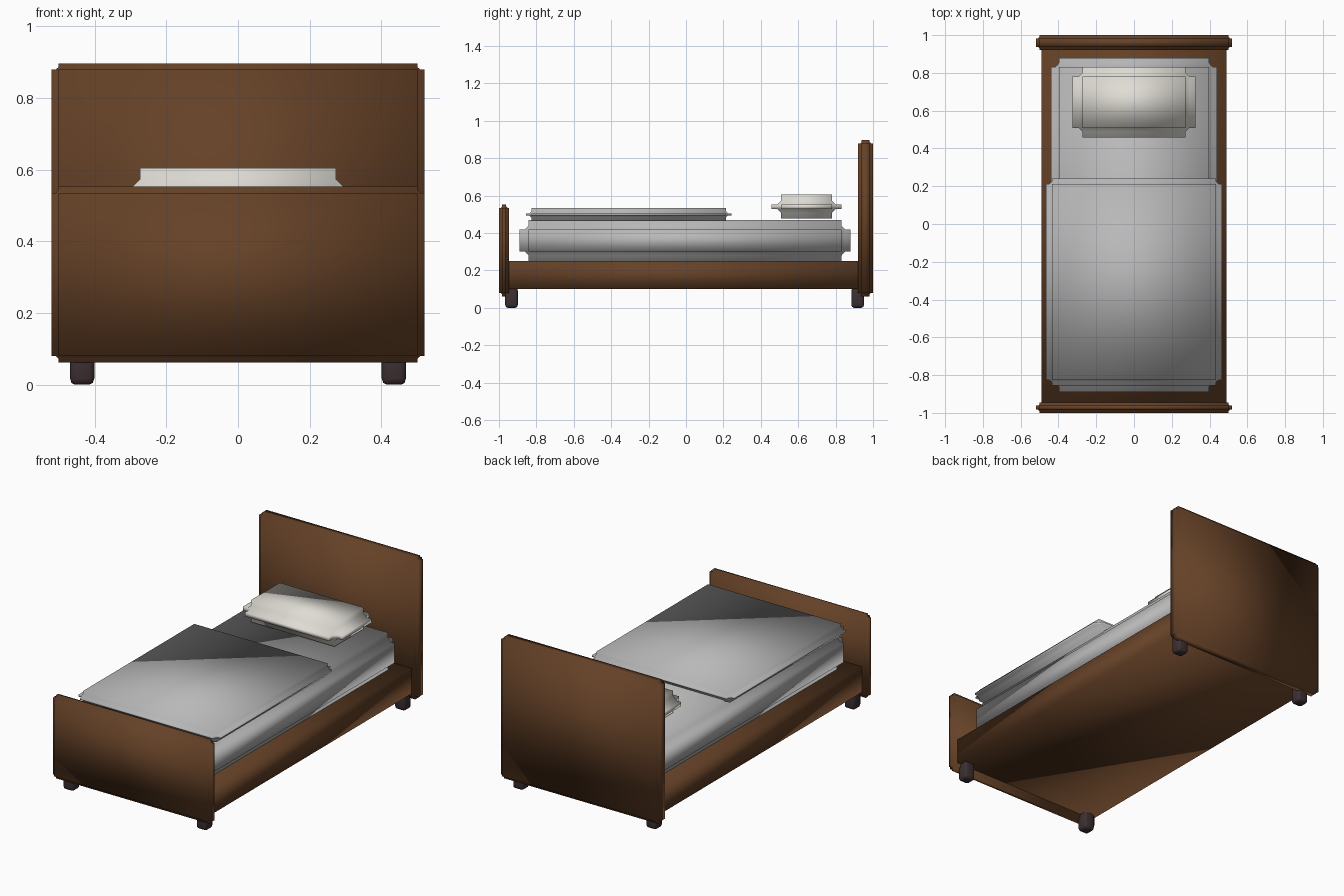
import bpy, bmesh

if "Cube" in bpy.data.objects:
    bpy.data.objects.remove(bpy.data.objects["Cube"])


def material(name, rgb):
    m = bpy.data.materials.new(name)
    m.diffuse_color = (*rgb, 1)
    m.use_nodes = True
    m.node_tree.nodes["Principled BSDF"].inputs["Base Color"].default_value = m.diffuse_color
    return m


wood = material("brown wood", (0.13, 0.053, 0.02))
dark = material("dark foot", (0.045, 0.028, 0.031))
grey = material("grey fabric", (0.48, 0.48, 0.48))
cream = material("cream fabric", (0.74, 0.72, 0.66))


def box(name, mat, lo, hi, inset=None, profile=0.0, segments=3):
    """Box from lo to hi; inset gives the edge cut on each axis (profile 0 = notched in)."""
    size = [b - a for a, b in zip(lo, hi)]
    mid = [(a + b) / 2 for a, b in zip(lo, hi)]
    step = inset or (1, 1, 1)
    bm = bmesh.new()
    bmesh.ops.create_cube(bm, size=1)
    # Cut in a space where the inset is 1 on every axis, then scale back
    bmesh.ops.scale(bm, vec=[s / t for s, t in zip(size, step)], verts=bm.verts)
    if inset:
        bmesh.ops.bevel(bm, geom=bm.edges[:], offset=1, offset_type='OFFSET',
                        segments=segments, profile=profile, affect='EDGES',
                        clamp_overlap=False)
    bmesh.ops.scale(bm, vec=step, verts=bm.verts)
    bmesh.ops.translate(bm, vec=mid, verts=bm.verts)
    bmesh.ops.recalc_face_normals(bm, faces=bm.faces)
    for f in bm.faces:
        f.smooth = True
    me = bpy.data.meshes.new(name)
    bm.to_mesh(me)
    bm.free()
    me.materials.append(mat)
    ob = bpy.data.objects.new(name, me)
    bpy.context.collection.objects.link(ob)
    return ob


# Frame
box("bed_base", wood, (-0.49, -0.95, 0.10), (0.49, 0.94, 0.25))
box("headboard", wood, (-0.52, 0.92, 0.062), (0.52, 1.0, 0.897), (0.019, 0.018, 0.018))
box("footboard", wood, (-0.52, -1.0, 0.062), (0.52, -0.945, 0.553), (0.019, 0.017, 0.018))

# Feet
for side, x in (("left", -0.435), ("right", 0.435)):
    for end, y in (("front", -0.933), ("back", 0.918)):
        box(f"foot_{end}_{side}", dark, (x - 0.034, y - 0.034, 0.0),
            (x + 0.034, y + 0.034, 0.11), (0.014, 0.014, 0.018), 0.5, 2)

# Bedding
box("mattress", grey, (-0.44, -0.89, 0.25), (0.44, 0.88, 0.47), (0.042, 0.048, 0.052))
box("blanket", grey, (-0.465, -0.855, 0.465), (0.465, 0.242, 0.535), (0.03, 0.029, 0.03))
box("pillow", cream, (-0.325, 0.457, 0.477), (0.325, 0.832, 0.605), (0.052, 0.052, 0.052))
